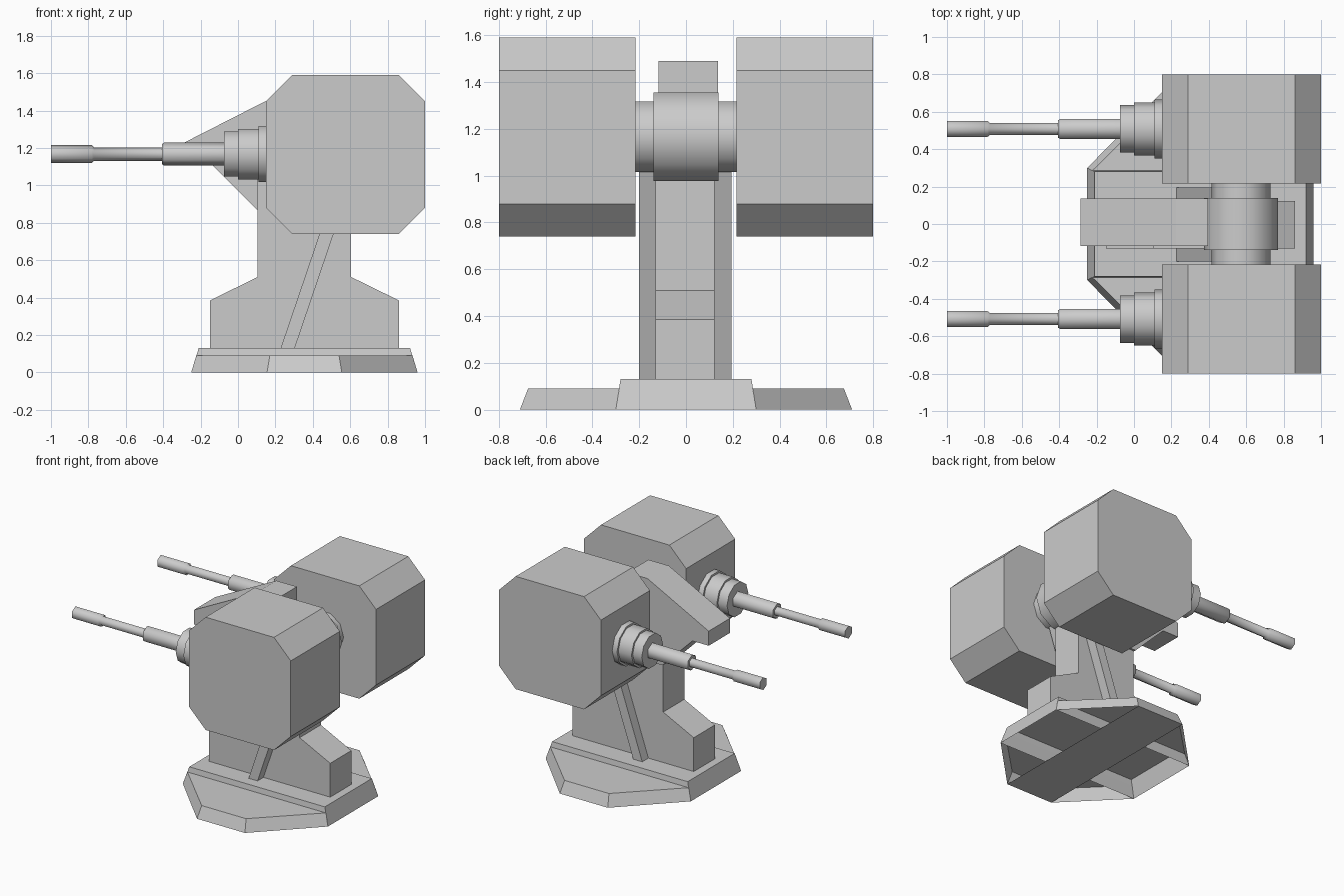
import bpy, bmesh, math
from mathutils import Matrix

cube = bpy.data.objects.get("Cube")
if cube:
    bpy.data.objects.remove(cube, do_unlink=True)

metal = bpy.data.materials.new("grey_metal")
metal.use_nodes = True
grey = (0.6, 0.6, 0.6, 1)
metal.diffuse_color = grey
metal.node_tree.nodes["Principled BSDF"].inputs["Base Color"].default_value = grey

AXIS_Z = 1.167
MID_X = 0.355


def finish(name, bm, smooth=0, fix_normals=True):
    if fix_normals:
        bmesh.ops.recalc_face_normals(bm, faces=bm.faces)
    mesh = bpy.data.meshes.new(name)
    bm.to_mesh(mesh)
    bm.free()
    mesh.materials.append(metal)
    ob = bpy.data.objects.new(name, mesh)
    bpy.context.collection.objects.link(ob)
    if smooth:
        bpy.ops.object.select_all(action='DESELECT')
        ob.select_set(True)
        bpy.context.view_layer.objects.active = ob
        bpy.ops.object.shade_smooth_by_angle(angle=math.radians(smooth))
    return ob


def slab(name, profile, y0, y1):
    """Extrude an x-z profile along y."""
    bm = bmesh.new()
    rings = [[bm.verts.new((x, y, z)) for x, z in profile] for y in (y0, y1)]
    bm.faces.new(rings[0])
    bm.faces.new(rings[1])
    n = len(profile)
    for i in range(n):
        j = (i + 1) % n
        bm.faces.new((rings[0][i], rings[0][j], rings[1][j], rings[1][i]))
    return finish(name, bm)


def lathe(name, steps, sides, y, smooth):
    """Turn (x, radius) steps about a line along x, with a corner toward y."""
    bm = bmesh.new()
    rings = []
    start = math.pi / 2 if sides == 6 else 0
    for x, r in steps:
        ring = []
        for i in range(sides):
            a = start + math.tau * i / sides
            ring.append(bm.verts.new((x, y + r * math.cos(a), AXIS_Z + r * math.sin(a))))
        rings.append(ring)
    for a, b in zip(rings, rings[1:]):
        for i in range(sides):
            j = (i + 1) % sides
            bm.faces.new((a[i], a[j], b[j], b[i]))
    bm.faces.new(rings[0])
    bm.faces.new(rings[-1])
    return finish(name, bm, smooth)


def drum(name, radius, y0, y1):
    """Ten-sided cylinder along y, with a corner toward x."""
    bm = bmesh.new()
    bmesh.ops.create_cone(bm, cap_ends=True, segments=10, radius1=radius,
                          radius2=radius, depth=y1 - y0)
    # put a corner on the local x axis before laying the drum down
    first = max(bm.verts, key=lambda v: v.co.x)
    turn = Matrix.Rotation(-math.atan2(first.co.y, first.co.x), 4, 'Z')
    place = Matrix.Translation((0.572, (y0 + y1) / 2, AXIS_Z))
    bm.transform(place @ Matrix.Rotation(math.pi / 2, 4, 'X') @ turn)
    return finish(name, bm, 40)


def open_shell(name, bottom, top, height):
    """Sloped walls and a lid, open underneath; outlines run anticlockwise."""
    bm = bmesh.new()
    low = [bm.verts.new((MID_X + x, y, 0)) for x, y in bottom]
    high = [bm.verts.new((MID_X + x, y, height)) for x, y in top]
    bm.faces.new(high)
    n = len(low)
    for i in range(n):
        j = (i + 1) % n
        bm.faces.new((low[i], low[j], high[j], high[i]))
    return finish(name, bm, fix_normals=False)


def rect(x, y):
    return [(-x, -y), (x, -y), (x, y), (-x, y)]


# Base: raised centre plate, two lower wings, cross strip underneath
open_shell("base_centre", rect(0.605, 0.3), rect(0.565, 0.28), 0.13)
for s, side in ((1, "back"), (-1, "front")):
    low = [(s * x, s * y) for x, y in ((0.605, 0.3), (0.2, 0.71), (-0.2, 0.71), (-0.605, 0.3))]
    high = [(s * x, s * y) for x, y in ((0.578, 0.285), (0.185, 0.675), (-0.185, 0.675), (-0.578, 0.285))]
    open_shell("base_wing_" + side, low, high, 0.09)
bm = bmesh.new()
corners = [bm.verts.new((MID_X + x, y, 0)) for x, y in rect(0.2, 0.71)]
bm.faces.new(reversed(corners))
finish("base_cross_strip", bm, fix_normals=False)

# Pedestal with flared feet
half = [(0.505, 0.13), (0.505, 0.385), (0.25, 0.51), (0.25, 1.1)]
pedestal = [(MID_X + x, z) for x, z in half] + [(MID_X - x, z) for x, z in reversed(half)]
slab("pedestal", pedestal, -0.13, 0.122)

# Slanted braces on both sides of the pedestal
brace = [(0.225, 0.12), (0.3, 0.12), (0.633, 1.1), (0.558, 1.1)]
slab("brace_back", brace, 0.115, 0.195)
slab("brace_front", brace, -0.2, -0.12)

# Sighting wedge on top
slab("wedge", [(-0.285, 1.12), (-0.285, 1.23), (0.225, 1.49), (0.395, 1.49),
               (0.395, 0.87), (0.1, 0.87), (-0.15, 1.12)], -0.117, 0.137)

# Axle and collar
drum("axle", 0.158, -0.22, 0.22)
drum("collar", 0.199, -0.138, 0.138)

# Gun housings: squares with cut corners
c, w, k = 0.575, 0.425, 0.285
octagon = [(c - k, 1.165 + w), (c + k, 1.165 + w), (c + w, 1.165 + k), (c + w, 1.165 - k),
           (c + k, 1.165 - w), (c - k, 1.165 - w), (c - w, 1.165 - k), (c - w, 1.165 + k)]
for s, side in ((1, "back"), (-1, "front")):
    slab("housing_" + side, octagon, *sorted((s * 0.216, s * 0.8)))
    y = s * 0.508
    # Stepped mount, then the three barrel sections
    lathe("mount_" + side, [(-0.075, 0.127), (0, 0.127), (0, 0.142), (0.11, 0.142),
                            (0.11, 0.157), (0.16, 0.157)], 10, y, 40)
    lathe("barrel_" + side, [(-1, 0.048), (-0.782, 0.048), (-0.77, 0.036), (-0.405, 0.036),
                             (-0.405, 0.055), (-0.393, 0.062), (-0.07, 0.062)], 6, y, 62)
